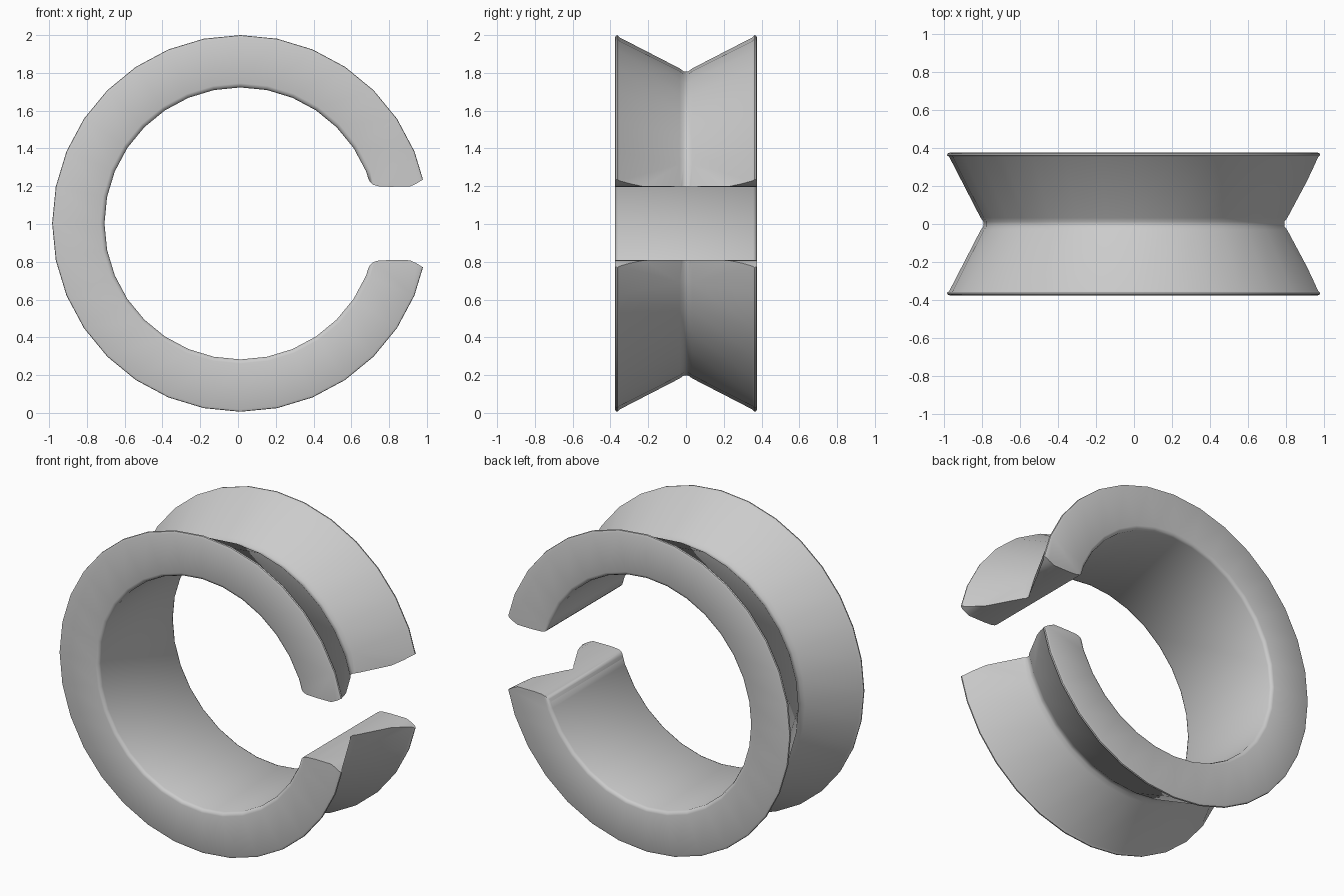
import bpy, bmesh, math
from mathutils import Vector, Matrix

old = bpy.data.objects.get("Cube")
if old:
    bpy.data.objects.remove(old, do_unlink=True)

CENTER = Vector((0.013, 0, 1.003))
SEGMENTS = 32

grey = bpy.data.materials.new("plain grey")
grey.use_nodes = True
grey.diffuse_color = (0.6, 0.6, 0.6, 1)
grey.node_tree.nodes["Principled BSDF"].inputs["Base Color"].default_value = (0.6, 0.6, 0.6, 1)


def make_object(name, bm):
    bmesh.ops.recalc_face_normals(bm, faces=bm.faces)
    mesh = bpy.data.meshes.new(name)
    bm.to_mesh(mesh)
    bm.free()
    mesh.materials.append(grey)
    obj = bpy.data.objects.new(name, mesh)
    bpy.context.collection.objects.link(obj)
    return obj


# Grooved ring: half cross-section (radius, depth) mirrored, then turned about y
half = [(0.805, 0.012), (0.82, 0.032), (0.985, 0.352), (0.997, 0.362),
        (0.995, 0.371), (0.983, 0.376), (0.742, 0.376), (0.727, 0.371), (0.72, 0.356)]
section = half + [(r, -y) for r, y in reversed(half)]
bm = bmesh.new()
rings = []
for i in range(SEGMENTS):
    turn = Matrix.Rotation(math.tau * i / SEGMENTS, 3, 'Y')
    rings.append([bm.verts.new(CENTER + turn @ Vector((r, y, 0))) for r, y in section])
for i, ring in enumerate(rings):
    following = rings[(i + 1) % SEGMENTS]
    for j in range(len(section)):
        k = (j + 1) % len(section)
        bm.faces.new((ring[j], ring[k], following[k], following[j]))
ring_obj = make_object("grooved_split_ring", bm)

# Gap cutter: opening with rounded end lips, mirrored about the ring centre
lip = [(0.6, 0.29), (0.69, 0.238), (0.698, 0.222), (0.715, 0.205), (0.742, 0.197),
       (0.8, 0.194), (0.91, 0.195), (0.945, 0.211), (0.985, 0.236), (1.1, 0.3)]
outline = lip + [(x, -z) for x, z in reversed(lip)]
bm = bmesh.new()
base = bm.faces.new([bm.verts.new((x, -0.5, CENTER.z + z)) for x, z in outline])
extruded = bmesh.ops.extrude_face_region(bm, geom=[base])
bmesh.ops.translate(bm, vec=(0, 1, 0),
                    verts=[v for v in extruded["geom"] if isinstance(v, bmesh.types.BMVert)])
cutter = make_object("gap_cutter", bm)
cutter.hide_render = True

# Cut the gap and bake it into the ring
cut = ring_obj.modifiers.new("gap", 'BOOLEAN')
cut.operation = 'DIFFERENCE'
cut.solver = 'EXACT'
cut.object = cutter
bpy.ops.object.select_all(action='DESELECT')
ring_obj.select_set(True)
bpy.context.view_layer.objects.active = ring_obj
bpy.ops.object.modifier_apply(modifier=cut.name)
bpy.data.objects.remove(cutter, do_unlink=True)

# Soft rims with crisp end edges
bpy.ops.object.shade_smooth_by_angle(angle=math.radians(50))
